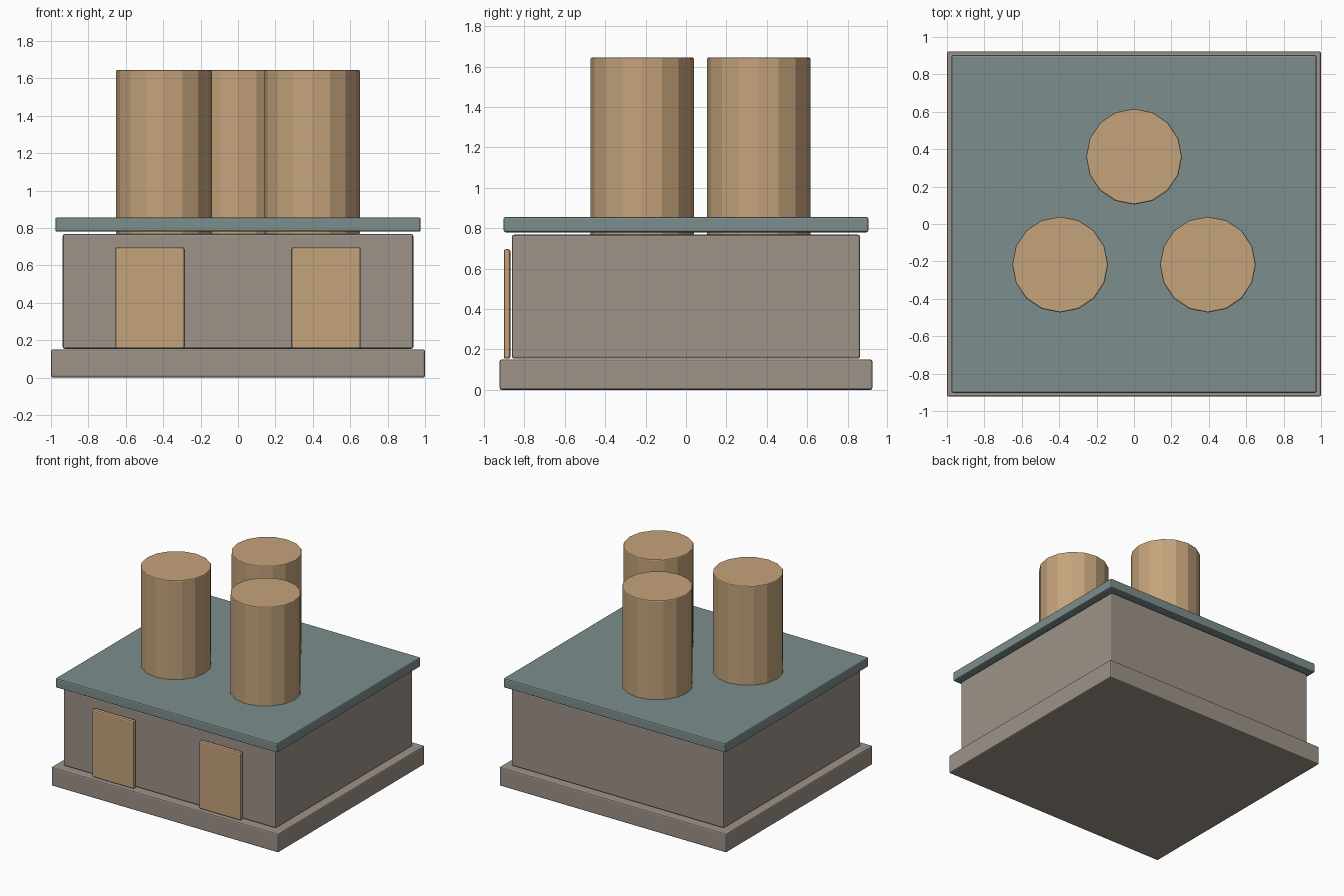
import bpy
import math

if "Cube" in bpy.data.objects:
    bpy.data.objects.remove(bpy.data.objects["Cube"])


def material(name, srgb):
    m = bpy.data.materials.new(name)
    lin = [((c / 255 + 0.055) / 1.055) ** 2.4 for c in srgb]
    m.diffuse_color = (*lin, 1)
    m.use_nodes = True
    m.node_tree.nodes["Principled BSDF"].inputs["Base Color"].default_value = m.diffuse_color
    return m


STONE = material("warm grey stone", (158, 147, 137))
SLATE = material("slate teal", (124, 142, 140))
CLAY = material("tan clay", (197, 164, 124))


def finish(name, mat, bevel):
    ob = bpy.context.object
    ob.name = name
    ob.data.materials.append(mat)
    bpy.ops.object.transform_apply(location=False, rotation=True, scale=True)
    mod = ob.modifiers.new("soft edges", 'BEVEL')
    mod.width = bevel
    mod.segments = 2
    mod.limit_method = 'ANGLE'
    mod.angle_limit = math.radians(40)
    return ob


def box(name, x, y, z, mat, bevel=0.01):
    """Box from (min, max) pairs on each axis."""
    bpy.ops.mesh.primitive_cube_add(
        size=1, location=[(a + b) / 2 for a, b in (x, y, z)])
    bpy.context.object.scale = [b - a for a, b in (x, y, z)]
    return finish(name, mat, bevel)


# Plinth, walls and overhanging roof slab
box("base_plinth", (-1, 1), (-0.923, 0.923), (0, 0.15), STONE)
box("walls", (-0.937, 0.937), (-0.862, 0.862), (0.154, 0.768), STONE)
box("roof_slab", (-0.977, 0.977), (-0.903, 0.903), (0.78, 0.856), SLATE)

# Pair of doors on the front
for side, s in (("left", -1), ("right", 1)):
    x0, x1 = sorted((s * 0.287, s * 0.655))
    box(side + "_door", (x0, x1), (-0.902, -0.87), (0.154, 0.696), CLAY)

# Three sixteen-sided chimneys
BOTTOM, TOP = 0.765, 1.645
for name, x, y in (("front_left_chimney", -0.395, -0.217),
                   ("front_right_chimney", 0.395, -0.217),
                   ("back_chimney", 0, 0.36)):
    bpy.ops.mesh.primitive_cylinder_add(
        vertices=16, radius=0.256, depth=TOP - BOTTOM,
        location=(x, y, (TOP + BOTTOM) / 2))
    finish(name, CLAY, 0.007)
